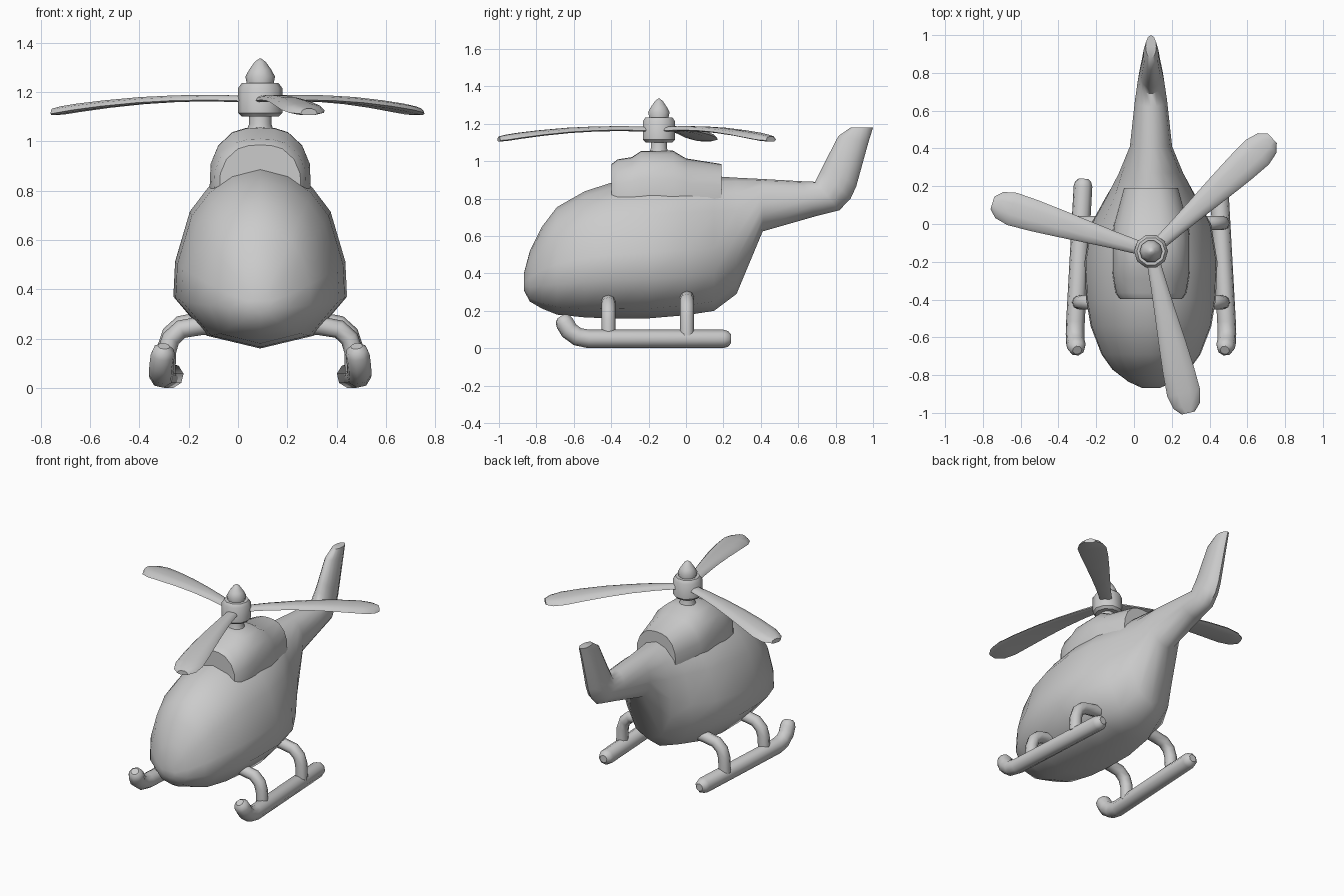
import bpy, bmesh
from math import sin, cos, pi, radians
from mathutils import Vector, Matrix

if "Cube" in bpy.data.objects:
    bpy.data.objects.remove(bpy.data.objects["Cube"])

CX, MAST_Y = 0.09, -0.145   # body centre line and rotor position


def finish(ob, angle):
    bpy.ops.object.select_all(action='DESELECT')
    ob.select_set(True)
    bpy.context.view_layer.objects.active = ob
    bpy.ops.object.shade_smooth_by_angle(angle=radians(angle))


def loft(name, rings, angle=45, matrix=Matrix()):
    """Skin a list of equal-length closed rings and cap both ends."""
    bm = bmesh.new()
    vs = [[bm.verts.new(p) for p in ring] for ring in rings]
    n = len(rings[0])
    for a, b in zip(vs, vs[1:]):
        for i in range(n):
            j = (i + 1) % n
            bm.faces.new((a[i], a[j], b[j], b[i]))
    bm.faces.new(vs[0])
    bm.faces.new(vs[-1])
    bmesh.ops.recalc_face_normals(bm, faces=bm.faces)
    bm.transform(matrix)
    me = bpy.data.meshes.new(name)
    bm.to_mesh(me)
    bm.free()
    ob = bpy.data.objects.new(name, me)
    bpy.context.collection.objects.link(ob)
    finish(ob, angle)
    return ob


def section(lo, hi, w, profile):
    """Mirrored cross-section from lo (y, z) up to hi (y, z), half-width w."""
    def pt(s, f, t):
        return (CX + s * f * w, lo[0] + (hi[0] - lo[0]) * t, lo[1] + (hi[1] - lo[1]) * t)
    right = [pt(1, f, t) for f, t in profile]
    left = [pt(-1, f, t) for f, t in reversed(profile) if f > 0]
    return right + left


def tube(name, pts, radius, round_ends=False):
    pts = [Vector(p) for p in pts]
    radii = [1.0] * len(pts)
    if round_ends:
        a = (pts[0] - pts[1]).normalized()
        b = (pts[-1] - pts[-2]).normalized()
        pts = [pts[0] + a * radius * .8, pts[0] + a * radius * .5] + pts \
            + [pts[-1] + b * radius * .5, pts[-1] + b * radius * .8]
        radii = [.5, .85] + radii + [.85, .5]
    cu = bpy.data.curves.new(name, 'CURVE')
    cu.dimensions = '3D'
    cu.bevel_depth, cu.bevel_resolution, cu.use_fill_caps = radius, 2, True
    sp = cu.splines.new('POLY')
    sp.points.add(len(pts) - 1)
    for q, p, r in zip(sp.points, pts, radii):
        q.co, q.radius = (*p, 1), r
    ob = bpy.data.objects.new(name, cu)
    bpy.context.collection.objects.link(ob)
    bpy.ops.object.select_all(action='DESELECT')
    ob.select_set(True)
    bpy.context.view_layer.objects.active = ob
    bpy.ops.object.convert(target='MESH')
    finish(bpy.context.view_layer.objects.active, 50)


# Fuselage: egg-shaped cabin narrowing into the tail boom and upswept fin
egg = [(0, 0), (.62, .07), (1, .28), (.98, .47), (.81, .74), (.6, .87), (.33, .96), (0, 1)]
oval = [(0, 0), (.55, .08), (.95, .3), (1, .5), (.9, .72), (.68, .87), (.36, .97), (0, 1)]
cabin = [(-.867, .31, .40, .05), (-.835, .25, .52, .12), (-.77, .212, .65, .205),
         (-.69, .18, .755, .262), (-.54, .165, .84, .32), (-.4, .16, .885, .343),
         (-.2, .16, .91, .352), (0, .177, .92, .318), (.15, .2, .92, .235),
         (.27, .29, .912, .17), (.41, .625, .905, .112)]
tail = [((.69, .705), (.62, .893), .085), ((.82, .738), (.69, .89), .07),
        ((.88, .80), (.72, .95), .06), ((.91, .865), (.745, 1.0), .053),
        ((.975, 1.1), (.815, 1.135), .04), ((1.0, 1.18), (.88, 1.18), .028)]
rings = [section((y, lo), (y, hi), w, egg if y < .2 else oval) for y, lo, hi, w in cabin]
rings += [section(lo, hi, w, oval) for lo, hi, w in tail]
loft("fuselage", rings, 50)

# Engine cowling on the roof
arch = [(0, 0), (1, 0), (1, .28), (.98, .56), (.83, .78), (.55, .94), (.28, .99), (0, 1)]
cowl = [(-.398, .165, .985), (-.365, .187, 1.01), (-.29, .2, 1.022), (-.24, .205, 1.055),
        (-.07, .205, 1.057), (0, .197, 1.015), (.19, .145, .985)]
loft("engine_cowling", [section((y, .72), (y, z), w, arch) for y, w, z in cowl], 45)


# Rotor mast, hub and pointed cap
def lathe(name, profile, sides=10):
    loft(name, [[(CX + r * cos(2 * pi * i / sides), MAST_Y + r * sin(2 * pi * i / sides), z)
                 for i in range(sides)] for r, z in profile], 40)


lathe("rotor_mast", [(.06, 1.03), (.045, 1.07), (.045, 1.12)])
lathe("rotor_hub", [(.075, 1.1), (.09, 1.115), (.09, 1.215), (.075, 1.235)])
lathe("rotor_cap", [(.052, 1.22), (.06, 1.262), (.045, 1.29), (.022, 1.322), (.004, 1.335)])

# Three drooping rotor blades: radius, half-width, height, half-thickness
stations = [(.05, .035, 1.17, .014), (.2, .045, 1.174, .014), (.35, .058, 1.172, .014),
            (.5, .072, 1.164, .015), (.65, .084, 1.15, .016), (.77, .089, 1.135, .017),
            (.84, .072, 1.124, .017), (.878, .035, 1.118, .014)]
for k in range(3):
    m = Matrix.Translation((CX, MAST_Y, 0)) @ Matrix.Rotation(radians(-77 + 120 * k), 4, 'Z')
    loft(f"rotor_blade_{k + 1}",
         [[(r, w * f, z + t * h) for f, h in ((-1, -.5), (-.6, -.9), (.6, -.9), (1, -.5),
                                             (.8, .5), (.35, 1), (-.35, 1), (-.8, .5))]
          for r, w, z, t in stations], 45, m)

# Landing skids with curled-up fronts, each held by two bent struts
for side, s in (("left", -1), ("right", 1)):
    tube(f"{side}_skid", [(CX + s * x, y, z) for x, y, z in (
        (.395, -.648, .135), (.4, -.625, .095), (.402, -.58, .062), (.4, -.52, .05),
        (.36, .2, .05))], .05, True)
    for end, y, lift in (("front", -.415, 0), ("rear", .005, .018)):
        tube(f"{side}_{end}_strut", [(CX + s * x, y, z + lift) for x, z in (
            (.13, .262), (.24, .252), (.32, .238), (.362, .2), (.378, .15),
            (.382, .05))], .038)
